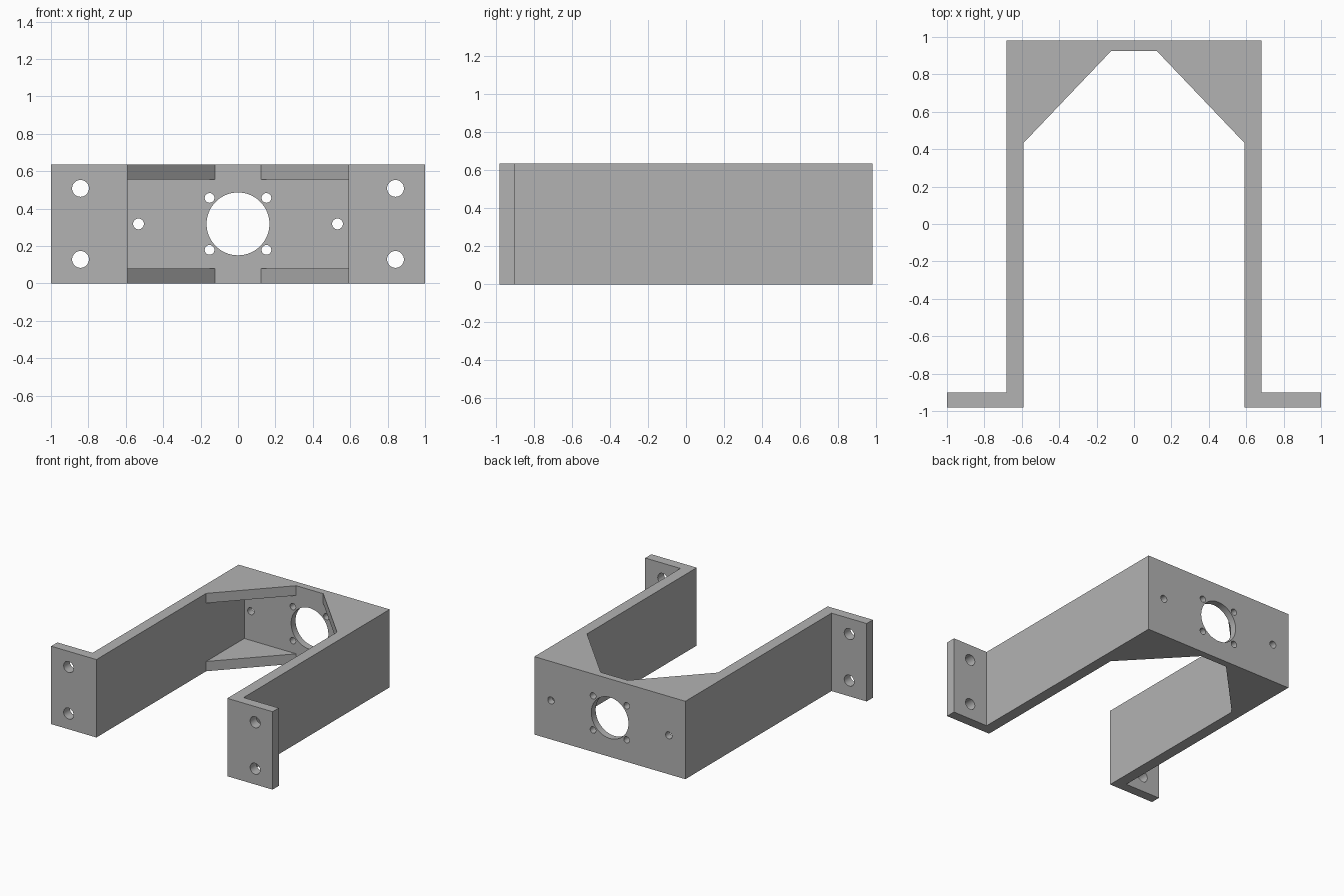
import bpy
import bmesh
from math import radians
from mathutils import Matrix, Vector

old = bpy.data.objects.get("Cube")
if old:
    bpy.data.objects.remove(old, do_unlink=True)

HEIGHT = 0.636
MID = HEIGHT / 2
INNER, OUTER = 0.591, 0.682   # side wall faces
FRONT, BACK = -0.982, 0.982
WALL_Y = 0.925                # inner face of the back plate

grey = bpy.data.materials.new("plain grey")
grey.use_nodes = True
colour = (0.45, 0.45, 0.45, 1)
grey.diffuse_color = colour
grey.node_tree.nodes["Principled BSDF"].inputs["Base Color"].default_value = colour


def make_object(name, bm):
    bmesh.ops.recalc_face_normals(bm, faces=bm.faces)
    mesh = bpy.data.meshes.new(name)
    bm.to_mesh(mesh)
    bm.free()
    mesh.materials.append(grey)
    obj = bpy.data.objects.new(name, mesh)
    bpy.context.collection.objects.link(obj)
    return obj


def prism(name, half, bottom, top):
    """Mirror a half outline across x = 0 and extrude it upward."""
    outline = half + [(-x, y) for x, y in reversed(half)]
    bm = bmesh.new()
    face = bm.faces.new([bm.verts.new((x, y, bottom)) for x, y in outline])
    new = bmesh.ops.extrude_face_region(bm, geom=[face])["geom"]
    verts = [v for v in new if isinstance(v, bmesh.types.BMVert)]
    bmesh.ops.translate(bm, verts=verts, vec=Vector((0, 0, top - bottom)))
    return make_object(name, bm)


def add_hole(bm, x, y, z, radius, sides=32):
    place = Matrix.Translation((x, y, z)) @ Matrix.Rotation(radians(90), 4, "X")
    bmesh.ops.create_cone(bm, cap_ends=True, segments=sides, radius1=radius,
                          radius2=radius, depth=0.3, matrix=place)


# Bracket: U-shaped outline with mounting flanges and chamfered inner corners
bracket = prism("motor_bracket", [
    (0.122, WALL_Y), (INNER, 0.433), (INNER, FRONT), (1, FRONT),
    (1, -0.902), (OUTER, -0.902), (OUTER, BACK)], 0, HEIGHT)

# Pocket that leaves a thin corner gusset at the top and the bottom
pocket = prism("pocket_cutter", [(INNER, 0.2), (INNER, WALL_Y)], 0.08, HEIGHT - 0.08)

# Motor opening, screw holes and flange holes
bm = bmesh.new()
add_hole(bm, 0, BACK, MID, 0.168, 64)
for side in (-1, 1):
    add_hole(bm, side * 0.532, BACK, MID, 0.029)
    for level in (-1, 1):
        add_hole(bm, side * 0.152, BACK, MID + level * 0.139, 0.026)
        add_hole(bm, side * 0.842, FRONT, MID + level * 0.19, 0.045)
holes = make_object("hole_cutter", bm)

for cutter in (pocket, holes):
    mod = bracket.modifiers.new(cutter.name, "BOOLEAN")
    mod.operation = "DIFFERENCE"
    mod.solver = "EXACT"
    mod.object = cutter
    cutter.hide_render = True
    cutter.hide_viewport = True

# Bake the cuts, then smooth only the hole walls
bpy.context.view_layer.objects.active = bracket
bracket.select_set(True)
for mod in list(bracket.modifiers):
    bpy.ops.object.modifier_apply(modifier=mod.name)
for cutter in (pocket, holes):
    bpy.data.objects.remove(cutter, do_unlink=True)
bpy.ops.object.shade_smooth_by_angle(angle=radians(30))
